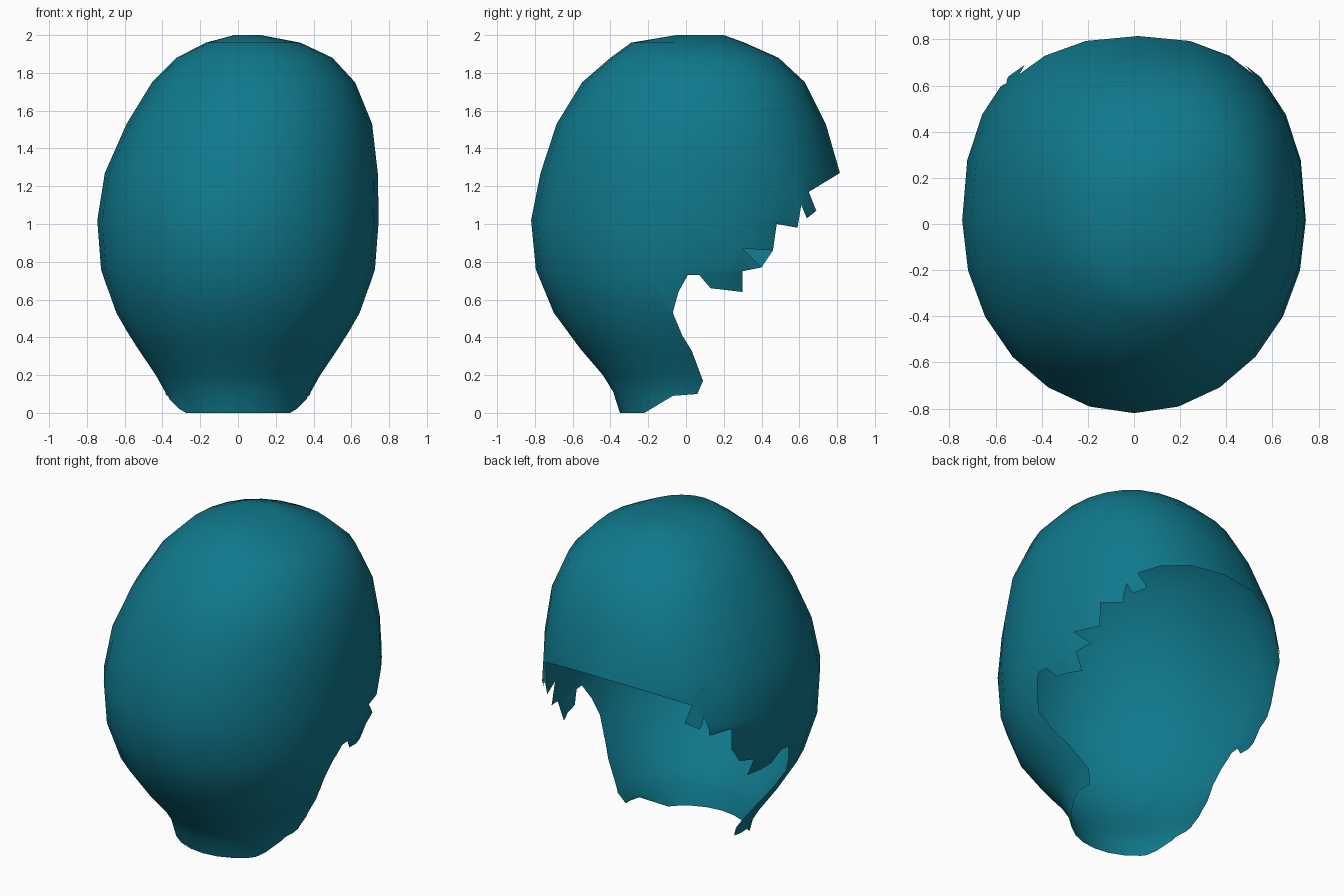
import bpy, bmesh
from math import sin, cos, pi
from mathutils import Vector
from mathutils.geometry import intersect_point_tri_2d

cube = bpy.data.objects.get("Cube")
if cube:
    bpy.data.objects.remove(cube, do_unlink=True)

teal = bpy.data.materials.new("deep teal")
teal.use_nodes = True
teal.diffuse_color = (0.005, 0.19, 0.265, 1)
teal.node_tree.nodes["Principled BSDF"].inputs["Base Color"].default_value = teal.diffuse_color

# Cross-sections: height, x min, x max, y min, y max
SECTIONS = [
    (0, -.36, .36, -.35, .35), (.11, -.385, .385, -.385, .39),
    (.2, -.435, .435, -.44, .43), (.34, -.53, .53, -.56, .5),
    (.53, -.65, .65, -.7, .65), (.76, -.725, .725, -.795, .78),
    (1.02, -.745, .745, -.82, .85), (1.27, -.705, .74, -.77, .815),
    (1.53, -.59, .71, -.685, .74), (1.75, -.455, .62, -.55, .63),
    (1.88, -.325, .5, -.4, .49), (1.96, -.17, .33, -.29, .31),
    (2, -.02, .12, -.05, .2)]
SIDES = 24

# Opening in side view (y, z): ragged hairline down to the nape
OPENING = [
    (1.2, 1.27), (.815, 1.27), (.65, 1.17), (.69, 1.07), (.64, 1.03),
    (.61, 1.1), (.59, .98), (.48, 1), (.46, .86), (.4, .77), (.3, .75),
    (.3, .64), (.13, .66), (.07, .73), (.01, .73), (-.04, .64),
    (-.07, .53), (-.02, .41), (.03, .33), (.09, .17), (.06, .1),
    (-.07, .09), (-.22, 0), (-.22, -.2), (1.2, -.2)]
# Extra nick on the left side only
NICK = [(.46, .86), (.3, .87), (.4, .77)]


def signed_power(value, power):
    return abs(value) ** power * (1 if value > 0 else -1)


def section_ring(bm, z, x0, x1, y0, y1):
    ring = []
    for i in range(SIDES):
        a = 2 * pi * i / SIDES
        # The open side is slightly squarer than the rounded side
        power = .86 if sin(a) > 0 else 1
        x = (x0 + x1) / 2 + (x1 - x0) / 2 * signed_power(cos(a), power)
        y = (y0 + y1) / 2 + (y1 - y0) / 2 * signed_power(sin(a), power)
        ring.append(bm.verts.new((x, y, z)))
    return ring


def inside(point, outline):
    y, z = point
    hit = False
    for (ya, za), (yb, zb) in zip(outline, outline[1:] + outline[:1]):
        if (za > z) != (zb > z) and y < ya + (z - za) * (yb - ya) / (zb - za):
            hit = not hit
    return hit


def near(face, a, b, left_only):
    if left_only and face.calc_center_median().x < 0:
        return False
    for axis, k in ((1, 0), (2, 1)):
        values = [v.co[axis] for v in face.verts]
        if max(values) < min(a[k], b[k]) or min(values) > max(a[k], b[k]):
            return False
    return True


def cut_outline(bm, outline, left_only=False):
    # Score the shell along every outline edge, then drop the faces inside
    for a, b in zip(outline, outline[1:] + outline[:1]):
        faces = [f for f in bm.faces if near(f, a, b, left_only)]
        if not faces:
            continue
        geom = set(faces)
        for f in faces:
            geom.update(f.edges)
            geom.update(f.verts)
        bmesh.ops.bisect_plane(bm, geom=list(geom), dist=1e-5,
                               plane_co=(0, a[0], a[1]),
                               plane_no=(0, b[1] - a[1], a[0] - b[0]))
    doomed = []
    for f in bm.faces:
        c = f.calc_center_median()
        if inside((c.y, c.z), outline) and not (left_only and c.x < 0):
            doomed.append(f)
    bmesh.ops.delete(bm, geom=doomed, context='FACES')


# Hair shell lofted through the sections
bm = bmesh.new()
rings = [section_ring(bm, *s) for s in SECTIONS]
for low, high in zip(rings, rings[1:]):
    for i in range(SIDES):
        j = (i + 1) % SIDES
        bm.faces.new((low[i], low[j], high[j], high[i]))
bm.faces.new(rings[-1])
bmesh.ops.triangulate(bm, faces=bm.faces[:])
cut_outline(bm, OPENING)
cut_outline(bm, NICK, left_only=True)

mesh = bpy.data.meshes.new("hair_shell")
bm.to_mesh(mesh)
bm.free()
mesh.materials.append(teal)
mesh.shade_smooth()
hair = bpy.data.objects.new("hair_shell", mesh)
bpy.context.collection.objects.link(hair)
